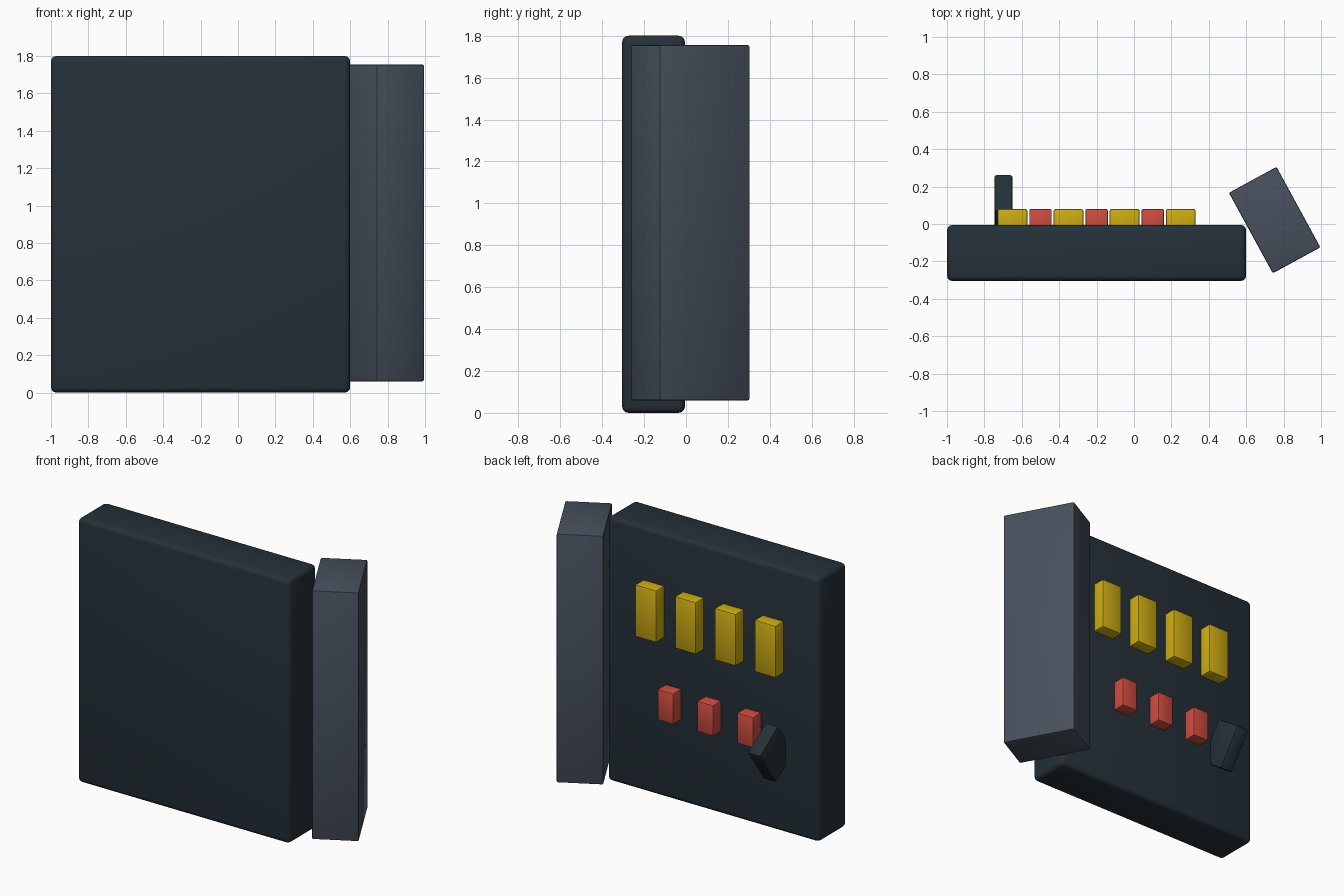
import bpy
import math

cube = bpy.data.objects.get("Cube")
if cube:
    bpy.data.objects.remove(cube, do_unlink=True)


def material(name, rgb):
    mat = bpy.data.materials.new(name)
    mat.use_nodes = True
    colour = (*rgb, 1.0)
    mat.diffuse_color = colour
    mat.node_tree.nodes["Principled BSDF"].inputs["Base Color"].default_value = colour
    return mat


dark = material("dark slate", (0.0185, 0.030, 0.040))
grey = material("door grey", (0.063, 0.080, 0.110))
yellow = material("yellow", (0.61, 0.41, 0.006))
red = material("red", (0.62, 0.072, 0.051))


def block(name, size, centre, mat, bevel, segments=2, rotation=(0, 0, 0)):
    """Bevelled box with its scale applied."""
    bpy.ops.mesh.primitive_cube_add(size=1, location=centre)
    obj = bpy.context.object
    obj.name = name
    obj.scale = size
    bpy.ops.object.transform_apply(location=False, rotation=False, scale=True)
    obj.rotation_euler = rotation
    obj.data.materials.append(mat)
    mod = obj.modifiers.new("soft edges", "BEVEL")
    mod.width = bevel
    mod.segments = segments
    bpy.ops.object.modifier_apply(modifier=mod.name)
    bpy.ops.object.shade_smooth_by_angle(angle=math.radians(30))
    return obj


# Cabinet body
block("cabinet", (1.6, 0.3, 1.8), (-0.2, -0.155, 0.9), dark, 0.03, 3)

# Door swung open on the side
block("door", (0.29, 0.49, 1.695), (0.752, 0.021, 0.9075), grey, 0.008,
      rotation=(0, 0, math.radians(28.6)))

# Upper row of large breakers
for i in range(4):
    block(f"large_breaker_{i + 1}", (0.16, 0.12, 0.355),
          (-0.65 + 0.3 * i, 0.02, 1.262), yellow, 0.01)

# Lower row of small breakers
for i in range(3):
    block(f"small_breaker_{i + 1}", (0.12, 0.12, 0.21),
          (-0.5 + 0.3 * i, 0.02, 0.667), red, 0.008)

# Tilted main switch lever
block("lever", (0.096, 0.235, 0.295), (-0.698, 0.084, 0.573), dark, 0.01,
      rotation=(math.radians(-35), 0, 0))
